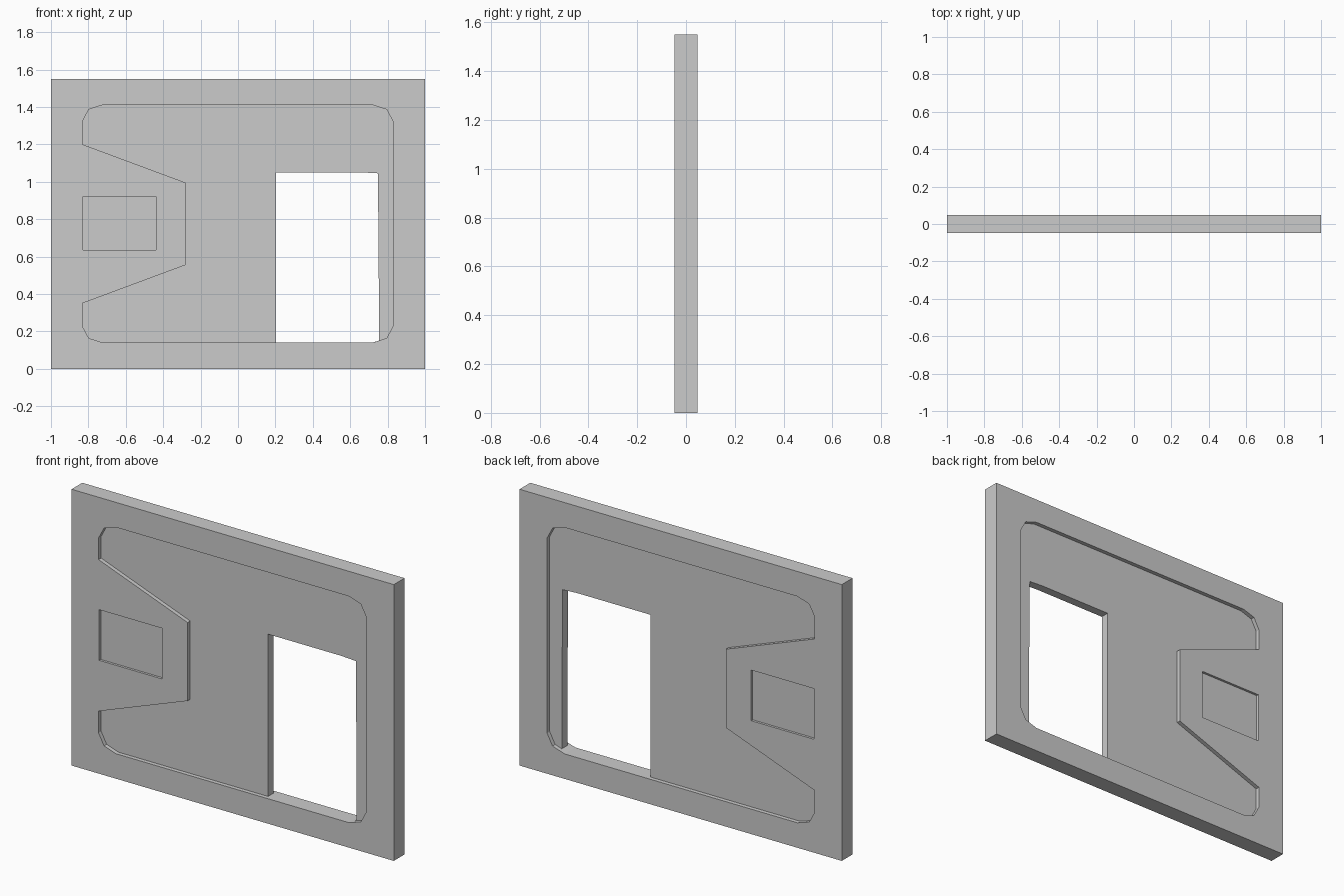
import bpy, bmesh

if "Cube" in bpy.data.objects:
    bpy.data.objects.remove(bpy.data.objects["Cube"])

HALF = 0.0475          # half the panel thickness
CORE = 0.0245          # half the thickness inside the large recess
POCKET = 0.034         # half the thickness inside the small pocket


def prism(name, outline, y0, y1):
    """Extrude an x-z outline from y0 to y1."""
    bm = bmesh.new()
    face = bm.faces.new([bm.verts.new((x, y0, z)) for x, z in outline])
    ext = bmesh.ops.extrude_face_region(bm, geom=[face])
    verts = [g for g in ext["geom"] if isinstance(g, bmesh.types.BMVert)]
    bmesh.ops.translate(bm, verts=verts, vec=(0, y1 - y0, 0))
    bmesh.ops.recalc_face_normals(bm, faces=bm.faces)
    mesh = bpy.data.meshes.new(name)
    bm.to_mesh(mesh)
    bm.free()
    ob = bpy.data.objects.new(name, mesh)
    bpy.context.collection.objects.link(ob)
    return ob


def cut(target, cutter):
    """Subtract the cutter, then remove it."""
    mod = target.modifiers.new("cut", "BOOLEAN")
    mod.operation, mod.solver, mod.object = "DIFFERENCE", "EXACT", cutter
    cutter.hide_render = True
    bpy.context.view_layer.objects.active = target
    bpy.ops.object.modifier_apply(modifier=mod.name)
    bpy.data.objects.remove(cutter)


def rect(x0, x1, z0, z1):
    return [(x0, z0), (x1, z0), (x1, z1), (x0, z1)]


# Wall slab
panel = prism("wall_panel", rect(-1, 1, 0, 1.55), -HALF, HALF)

# Recess outline: top half, mirrored about its mid height
MID = 0.775
top = [(-0.28, 0.995), (-0.832, 1.2), (-0.832, 1.322), (-0.798, 1.386),
       (-0.725, 1.41), (0.72, 1.41), (0.795, 1.386), (0.829, 1.322)]
recess = top + [(x, 2 * MID - z) for x, z in reversed(top)]

# Shallow recess and small pocket on both faces
for side in (-1, 1):
    cut(panel, prism("recess_cutter", recess, side * CORE, side * 0.1))
    cut(panel, prism("pocket_cutter", rect(-0.828, -0.438, 0.636, 0.92),
                     side * POCKET, side * 0.1))

# Doorway, its lower corner following the recess edge
doorway = [(0.204, 0.14), (0.72, 0.14), (0.754, 0.151), (0.752, 0.6),
           (0.748, 1.045), (0.66, 1.05), (0.204, 1.05)]
cut(panel, prism("doorway_cutter", doorway, -CORE - 0.01, CORE + 0.01))
